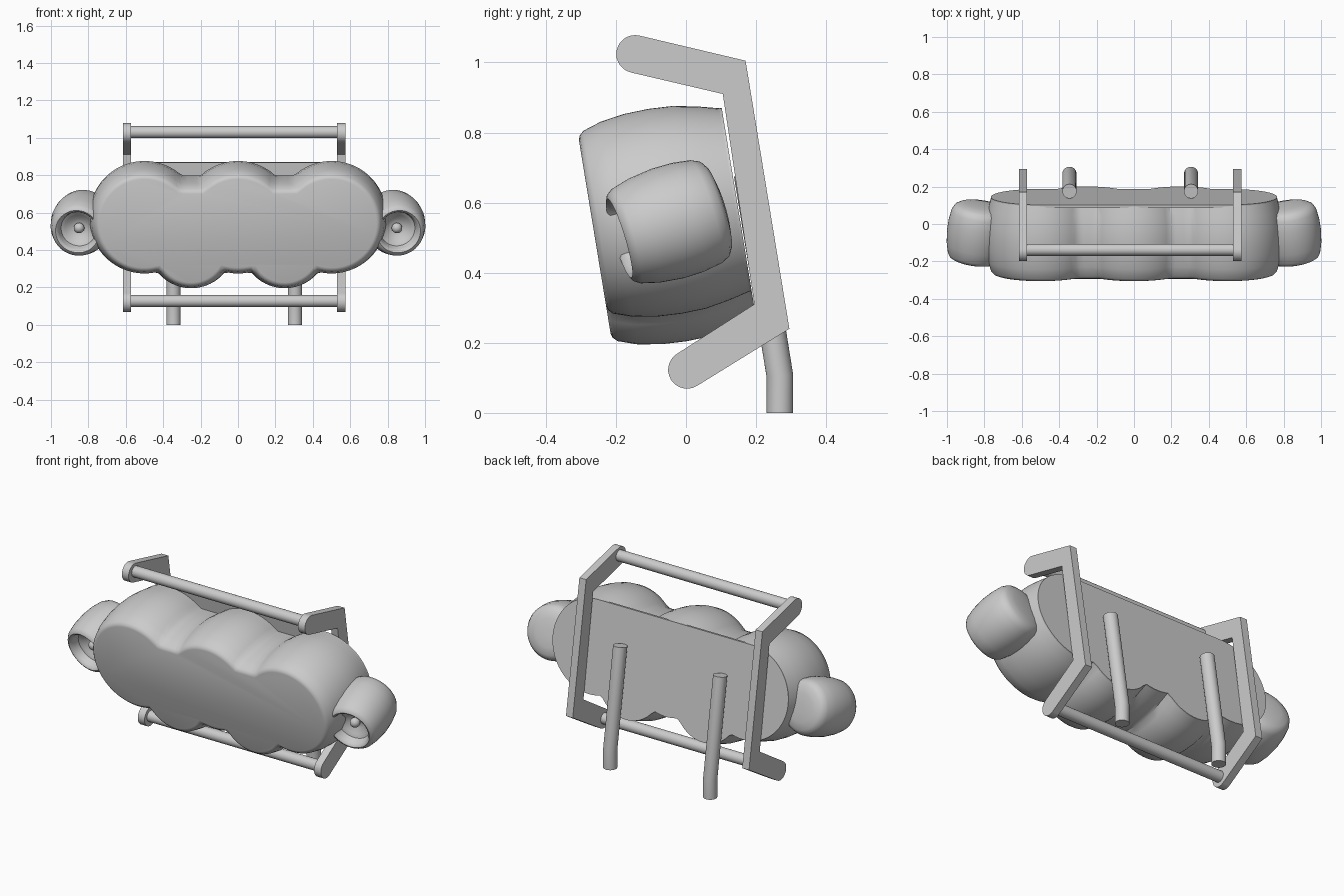
import bpy, bmesh, math
from mathutils import Vector

cube = bpy.data.objects.get("Cube")
if cube:
    bpy.data.objects.remove(cube, do_unlink=True)

grey = bpy.data.materials.new("plain grey")
grey.use_nodes = True
grey.diffuse_color = (0.6, 0.6, 0.6, 1)
grey.node_tree.nodes["Principled BSDF"].inputs["Base Color"].default_value = (0.6, 0.6, 0.6, 1)


def finish(name, bm, angle=35):
    bmesh.ops.recalc_face_normals(bm, faces=bm.faces)
    mesh = bpy.data.meshes.new(name)
    bm.to_mesh(mesh)
    bm.free()
    mesh.materials.append(grey)
    ob = bpy.data.objects.new(name, mesh)
    bpy.context.collection.objects.link(ob)
    bpy.ops.object.select_all(action='DESELECT')
    ob.select_set(True)
    bpy.context.view_layer.objects.active = ob
    bpy.ops.object.shade_smooth_by_angle(angle=math.radians(angle))
    return ob


def loft(name, rings, angle=35):
    """Skin a list of equal-length closed rings and cap both ends."""
    bm = bmesh.new()
    rows = [[bm.verts.new(p) for p in ring] for ring in rings]
    n = len(rows[0])
    for a, b in zip(rows, rows[1:]):
        for i in range(n):
            j = (i + 1) % n
            bm.faces.new((a[i], a[j], b[j], b[i]))
    bm.faces.new(rows[0])
    bm.faces.new(rows[-1])
    return finish(name, bm, angle)


def frame(origin, tilt, yaw=0):
    """Map (across, up, back) of a tilted part to world space."""
    t = math.radians(tilt)
    back = Vector((math.tan(math.radians(yaw)), math.cos(t), math.sin(t))).normalized()
    across = back.cross(Vector((0, 0, 1))).normalized()
    up = across.cross(back)
    return lambda u, v, w: Vector(origin) + across * u + up * v + back * w


def circle(r, n):
    return [(r * math.cos(2 * math.pi * i / n), r * math.sin(2 * math.pi * i / n)) for i in range(n)]


# Lobed body outline: three big lobes, two lower bumps, filled notches
LOBES = [(-0.5, 0.042, 0.262), (0, 0.042, 0.262), (0.5, 0.042, 0.262)]
BUMPS = [(-0.25, -0.1, 0.2), (0.25, -0.1, 0.2)]


def outline(off, notch):
    def edge(x, sign):
        flat = notch if sign > 0 else 0.2
        best = flat + off if abs(x) < 0.5 else -1
        for cx, cv, r in LOBES + BUMPS:
            d = (r + off) ** 2 - (x - cx) ** 2
            if d >= 0:
                best = max(best, sign * cv + math.sqrt(d))
        return sign * best if best > -1 else 0.042
    half, n = 0.762 + off, 200
    pts = []
    for i in range(n):
        t = 2 * math.pi * i / n
        x = half * math.cos(t)
        tip = abs(math.sin(t)) < 1e-6
        pts.append((x, 0.042 if tip else edge(x, 1 if math.sin(t) > 0 else -1)))
    return pts


place = frame((0, -0.26, 0.5), 9.3)
profile = [(0, -0.022), (0.004, -0.01), (0.016, 0.002), (0.07, 0.02), (0.14, 0.031),
           (0.21, 0.034), (0.28, 0.031), (0.35, 0.018), (0.41, 0.003)]
loft("lobed_body", [[place(u, v, w) for u, v in outline(off, 0.225)] for w, off in profile])
loft("back_plate", [[place(u, v, w) for u, v in outline(0.003, 0.304)] for w in (0.4, 0.417)])


# Side brackets with rounded tips
def arc(cy, cz, r, start, end, n=14):
    return [(cy + r * math.cos(math.radians(start + (end - start) * i / n)),
             cz + r * math.sin(math.radians(start + (end - start) * i / n))) for i in range(n + 1)]


bracket = ([(0.17, 1.005)] + arc(-0.145, 1.024, 0.054, 78, 257) + [(0.105, 0.91), (0.195, 0.31)]
           + arc(0.003, 0.123, 0.054, 122, 302) + [(0.295, 0.24)])
for name, x in (("left_bracket", 0.552), ("right_bracket", -0.594)):
    loft(name, [[(x + dx, y, z) for y, z in bracket] for dx in (-0.022, 0.022)])

# Cross rods
for name, y, z in (("upper_rod", -0.138, 1.03), ("lower_rod", 0.003, 0.127)):
    loft(name, [[(x, y + a, z + b) for a, b in circle(0.032, 32)] for x in (-0.58, 0.54)])

# Bent support legs
for name, x in (("left_leg", 0.305), ("right_leg", -0.345)):
    foot = [(x + a, 0.268 + b, 0) for a, b in circle(0.038, 32)]
    bend = [(x + a, 0.268 + b, 0.105 + 0.08 * b) for a, b in circle(0.038, 32)]
    top = [(x + a, 0.175 + b, 0.68 + 0.16 * b) for a, b in circle(0.038, 32)]
    loft(name, [foot, bend, top])

# Barrel side lamps with a dished opening and a small bulb
shell = [(0.085, 0.02), (0.08, 0.05), (0.055, 0.075), (0.045, 0.095), (0.015, 0.102),
         (0, 0.108), (-0.006, 0.118), (0, 0.13), (0.016, 0.141), (0.07, 0.155), (0.14, 0.163),
         (0.2, 0.162), (0.255, 0.154), (0.28, 0.142), (0.293, 0.122), (0.302, 0.08), (0.304, 0.02)]
for name, side in (("left", 1), ("right", -1)):
    lamp = frame((side * 0.858, -0.185, 0.5), 17, -side * 8)
    loft(name + "_lamp", [[lamp(u, v, w) for u, v in circle(r, 48)] for w, r in shell], 50)
    bm = bmesh.new()
    bmesh.ops.create_uvsphere(bm, u_segments=24, v_segments=12, radius=0.028)
    bmesh.ops.translate(bm, verts=bm.verts, vec=lamp(0, 0, 0.062))
    finish(name + "_bulb", bm)
